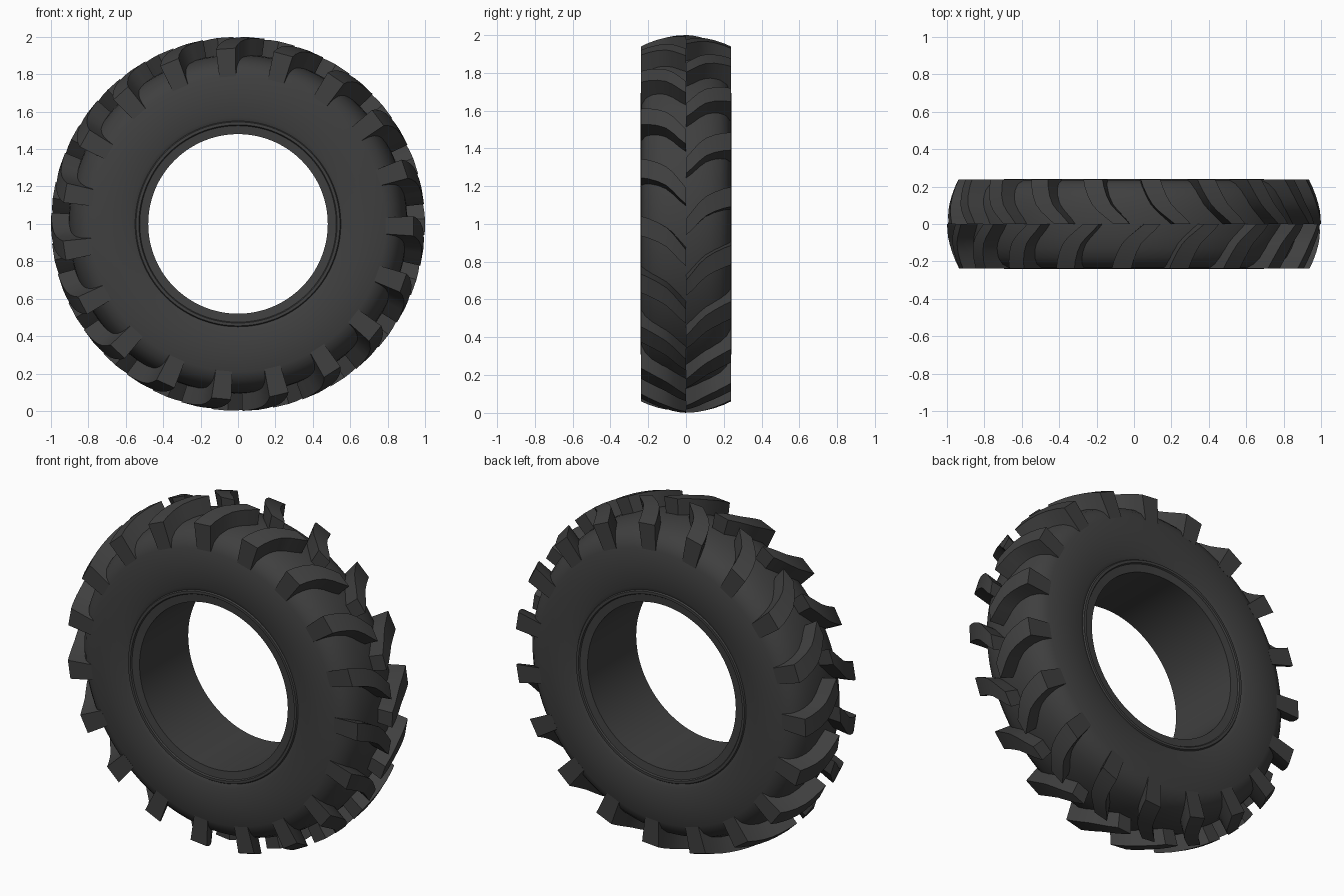
import bpy, bmesh
from math import sin, cos, radians, pi

if "Cube" in bpy.data.objects:
    bpy.data.objects.remove(bpy.data.objects["Cube"])

SEGS = 128      # facets round the tyre
LUGS = 19       # tread lugs per side
PITCH = 360 / LUGS

rubber = bpy.data.materials.new("black_rubber")
rubber.diffuse_color = (0.05, 0.05, 0.05, 1)
rubber.use_nodes = True
rubber.node_tree.nodes["Principled BSDF"].inputs["Base Color"].default_value = rubber.diffuse_color


def polar(r, deg, y):
    a = radians(deg)
    return (r * cos(a), y, 1 + r * sin(a))


def finish(bm, name, angle):
    bmesh.ops.recalc_face_normals(bm, faces=bm.faces)
    mesh = bpy.data.meshes.new(name)
    bm.to_mesh(mesh)
    bm.free()
    obj = bpy.data.objects.new(name, mesh)
    bpy.context.collection.objects.link(obj)
    mesh.materials.append(rubber)
    bpy.ops.object.select_all(action='DESELECT')
    obj.select_set(True)
    bpy.context.view_layer.objects.active = obj
    bpy.ops.object.shade_smooth_by_angle(angle=radians(angle))
    return obj


# Carcass: half profile (y, radius) from bore to crown, mirrored and spun
half = [(0.225, 0.48), (0.23, 0.525), (0.238, 0.53), (0.238, 0.545),
        (0.23, 0.55), (0.238, 0.57), (0.24, 0.68), (0.235, 0.79),
        (0.215, 0.835), (0.18, 0.868), (0.13, 0.89), (0.07, 0.902), (0, 0.906)]
profile = half + [(-y, r) for y, r in reversed(half[:-1])]
bm = bmesh.new()
rings = [[bm.verts.new(polar(r, 360 * i / SEGS, y)) for y, r in profile]
         for i in range(SEGS)]
for i in range(SEGS):
    a, b = rings[i], rings[(i + 1) % SEGS]
    for j in range(len(profile)):
        k = (j + 1) % len(profile)
        bm.faces.new((a[j], a[k], b[k], b[j]))
finish(bm, "tyre_carcass", 30)

# Lug stations from shoulder to centre: y, top radius, base radius,
# trailing-edge angle, leading-edge angle
stations = [(0.237, 0.94, 0.79, 3.2, -3.2),
            (0.20, 0.957, 0.82, 2.5, -3.8),
            (0.15, 0.975, 0.86, 1.2, -4.9),
            (0.105, 0.987, 0.875, -0.3, -6.3),
            (0.07, 0.994, 0.885, -2.2, -8.2),
            (0.035, 0.998, 0.89, -4.7, -10.4),
            (0.0, 1.0, 0.89, -7.2, -12.2)]


def add_lug(bm, side, turn):
    rows = [[bm.verts.new(polar(r, a + turn, side * y))
             for r, a in ((base, lead), (top, lead), (top, trail), (base, trail))]
            for y, top, base, trail, lead in stations]
    for a, b in zip(rows, rows[1:]):
        for j in range(4):
            k = (j + 1) % 4
            bm.faces.new((a[j], a[k], b[k], b[j]))
    bm.faces.new(rows[0])
    bm.faces.new(rows[-1])


# Two rows of chevron lugs, staggered by half a pitch
for name, side, start in (("front_tread_lugs", -1, -0.7),
                          ("back_tread_lugs", 1, -0.7 + PITCH / 2)):
    bm = bmesh.new()
    for i in range(LUGS):
        add_lug(bm, side, start + i * PITCH)
    finish(bm, name, 25)
